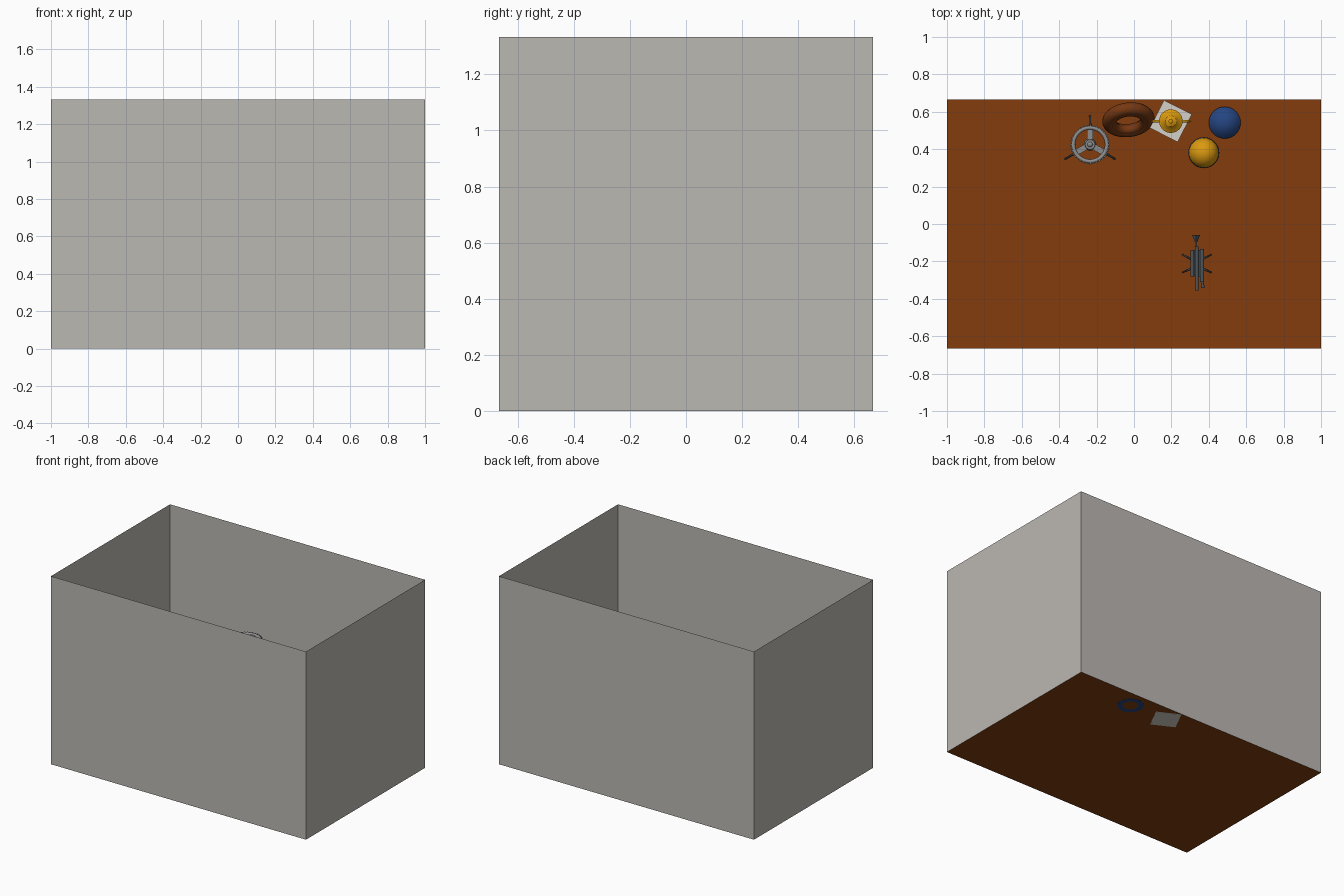
import bpy, bmesh
from math import sin, cos, pi, radians
from mathutils import Vector

if "Cube" in bpy.data.objects:
    bpy.data.objects.remove(bpy.data.objects["Cube"], do_unlink=True)


def material(name, *rgb):
    m = bpy.data.materials.new(name)
    m.use_nodes = True
    m.diffuse_color = (*rgb, 1)
    m.node_tree.nodes["Principled BSDF"].inputs["Base Color"].default_value = (*rgb, 1)
    return m


WALL = material("warm grey plaster", 0.5, 0.48, 0.45)
FLOOR = material("brown floor", 0.23, 0.046, 0.004)
BROWN = material("dark brown", 0.18, 0.04, 0.006)
GOLD = material("gold", 0.7, 0.32, 0.005)
BLUE = material("deep blue", 0.018, 0.06, 0.22)
WHITE = material("pale stone", 0.66, 0.64, 0.58)
STEEL = material("steel grey", 0.27, 0.27, 0.27)
IRON = material("dark iron", 0.075, 0.09, 0.1)


def finish(name, mat, smooth=True):
    o = bpy.context.object
    o.name = name
    o.data.materials.append(mat)
    if smooth:
        bpy.ops.object.shade_smooth_by_angle()
    return o


def box(name, mat, loc, size, turn=0):
    bpy.ops.mesh.primitive_cube_add(size=1, location=loc, rotation=(0, 0, turn))
    bpy.context.object.scale = size
    return finish(name, mat, False)


def rod(name, mat, a, b, r1, r2=None, sides=16):
    a, b = Vector(a), Vector(b)
    d = b - a
    bpy.ops.mesh.primitive_cone_add(vertices=sides, radius1=r1, radius2=r1 if r2 is None else r2,
                                    depth=d.length, location=(a + b) / 2)
    bpy.context.object.rotation_euler = d.to_track_quat('Z', 'Y').to_euler()
    return finish(name, mat)


def ball(name, mat, loc, r):
    bpy.ops.mesh.primitive_uv_sphere_add(segments=32, ring_count=16, radius=r, location=loc)
    return finish(name, mat)


def ring(name, mat, loc, big, small, rot=(0, 0, 0)):
    bpy.ops.mesh.primitive_torus_add(major_radius=big, minor_radius=small, major_segments=48,
                                     minor_segments=14, location=loc, rotation=rot)
    return finish(name, mat)


def lathe(name, mat, loc, profile, sides=32):
    bm = bmesh.new()
    vs = [bm.verts.new((r, 0, z)) for r, z in profile]
    es = [bm.edges.new(p) for p in zip(vs, vs[1:])]
    bmesh.ops.spin(bm, geom=vs + es, axis=(0, 0, 1), cent=(0, 0, 0), angle=2 * pi, steps=sides)
    bmesh.ops.remove_doubles(bm, verts=bm.verts, dist=1e-5)
    bmesh.ops.recalc_face_normals(bm, faces=bm.faces)
    me = bpy.data.meshes.new(name)
    bm.to_mesh(me)
    bm.free()
    o = bpy.data.objects.new(name, me)
    bpy.context.collection.objects.link(o)
    o.location = loc
    bpy.ops.object.select_all(action='DESELECT')
    o.select_set(True)
    bpy.context.view_layer.objects.active = o
    return finish(name, mat)


# Room: sheet floor and four sheet walls, open at the top
W, D, H = 1.0, 0.6667, 1.333


def sheet(name, mat, corners):
    me = bpy.data.meshes.new(name)
    me.from_pydata(corners, [], [range(4)])
    me.materials.append(mat)
    bpy.context.collection.objects.link(bpy.data.objects.new(name, me))


plan = [(-W, -D), (W, -D), (W, D), (-W, D)]
sheet("floor", FLOOR, [(x, y, 0.001) for x, y in plan])
for i, side in enumerate(("front", "left", "back", "right")):
    a, b = plan[i], plan[(i + 1) % 4]
    sheet(side + "_wall", WALL, [(*a, 0), (*b, 0), (*b, H), (*a, H)])

# Thick ring leaning on the back wall
tilt = (radians(57), 0, radians(7))
ring("leaning_ring", BROWN, (-0.03, 0.557, 0.123), 0.105, 0.035, tilt)
ring("leaning_ring_lip", BROWN, (-0.031, 0.551, 0.127), 0.088, 0.025, tilt)

# Plinth with a two-handled cup
px, py, top = 0.197, 0.55, 0.25
box("plinth", WHITE, (px, py, top / 2), (0.167, 0.167, top), radians(-27))
lathe("cup", GOLD, (px, py, top), [
    (0, 0), (0.045, 0), (0.045, 0.012), (0.015, 0.025), (0.012, 0.055), (0.035, 0.075),
    (0.058, 0.11), (0.063, 0.15), (0.055, 0.155), (0.035, 0.17), (0.03, 0.178),
    (0.012, 0.185), (0.012, 0.195), (0, 0.2)])
for s, side in ((1, "left"), (-1, "right")):
    ring(side + "_cup_handle", GOLD, (px + s * 0.066, py, top + 0.115), 0.03, 0.007, (pi / 2, 0, 0))
    rod(side + "_cup_handle_tip", GOLD, (px + s * 0.09, py, top + 0.12),
        (px + s * 0.108, py, top + 0.13), 0.007, 0.003)

# Blue cone on a flat ring
lathe("cone", BLUE, (0.485, 0.542, 0), [
    (0.05, 0), (0.085, 0), (0.085, 0.012), (0.08, 0.016), (0, 0.18)])

# Gold ball with a blue band
ball("ball", GOLD, (0.373, 0.381, 0.082), 0.08)
ring("ball_band", BLUE, (0.373, 0.381, 0.078), 0.077, 0.006)

# Tripod stand carrying a toothed wheel
cx, cy, wz = -0.235, 0.425, 0.67
ring("stand_wheel", STEEL, (cx, cy, wz), 0.09, 0.011)
for i in range(36):
    t = 2 * pi * i / 36
    box("wheel_tooth", STEEL, (cx + 0.101 * cos(t), cy + 0.101 * sin(t), wz),
        (0.01, 0.008, 0.016), t)
rod("stand_column", STEEL, (cx, cy, 0.25), (cx, cy, wz), 0.016)
rod("stand_hub", STEEL, (cx, cy, wz - 0.03), (cx, cy, wz + 0.015), 0.034, 0.026)
ball("hub_cap", STEEL, (cx, cy, wz + 0.012), 0.015)
for k in range(3):
    t = radians(90 + 120 * k)
    u = Vector((cos(t), sin(t), 0))
    c = Vector((cx, cy, 0))
    box("wheel_spoke", STEEL, c + u * 0.052 + Vector((0, 0, wz - 0.005)), (0.07, 0.032, 0.014), t)
    rod("stand_leg", IRON, c + u * 0.02 + Vector((0, 0, 0.5)),
        c + u * 0.153 + Vector((0, 0, 0.004)), 0.01, 0.005)
    rod("stand_brace", IRON, c + Vector((0, 0, 0.28)), c + u * 0.08 + Vector((0, 0, 0.28)), 0.005)

# Small four-legged machine with parallel barrels and a flared tail
mx, my, mz = 0.336, -0.21, 0.11
box("machine_body", IRON, (mx + 0.004, my, mz - 0.01), (0.062, 0.14, 0.035))
for dx, y0, y1, r in ((-0.024, -0.28, -0.14, 0.01), (0, -0.355, -0.12, 0.009),
                      (0.028, -0.31, -0.135, 0.011)):
    rod("machine_barrel", IRON, (mx + dx, y0, mz + 0.012), (mx + dx, y1, mz + 0.012), r)
rod("machine_nozzle", IRON, (mx + 0.032, -0.34, mz), (mx + 0.028, -0.3, mz + 0.01), 0.011, 0.005)
rod("machine_tail_stem", IRON, (mx - 0.004, -0.14, mz), (mx - 0.004, -0.09, mz), 0.006)
rod("machine_tail", IRON, (mx - 0.004, -0.1, mz), (mx - 0.004, -0.06, mz), 0.005, 0.021, 4)
for sx in (-1, 1):
    for hip, foot in ((-0.19, -0.165), (-0.235, -0.258)):
        knee = (mx + sx * 0.05, (hip + foot) / 2, mz + 0.01)
        rod("machine_thigh", IRON, (mx + sx * 0.025, hip, mz - 0.01), knee, 0.006)
        rod("machine_shin", IRON, knee, (mx + sx * 0.075, foot, 0.002), 0.006, 0.004)
